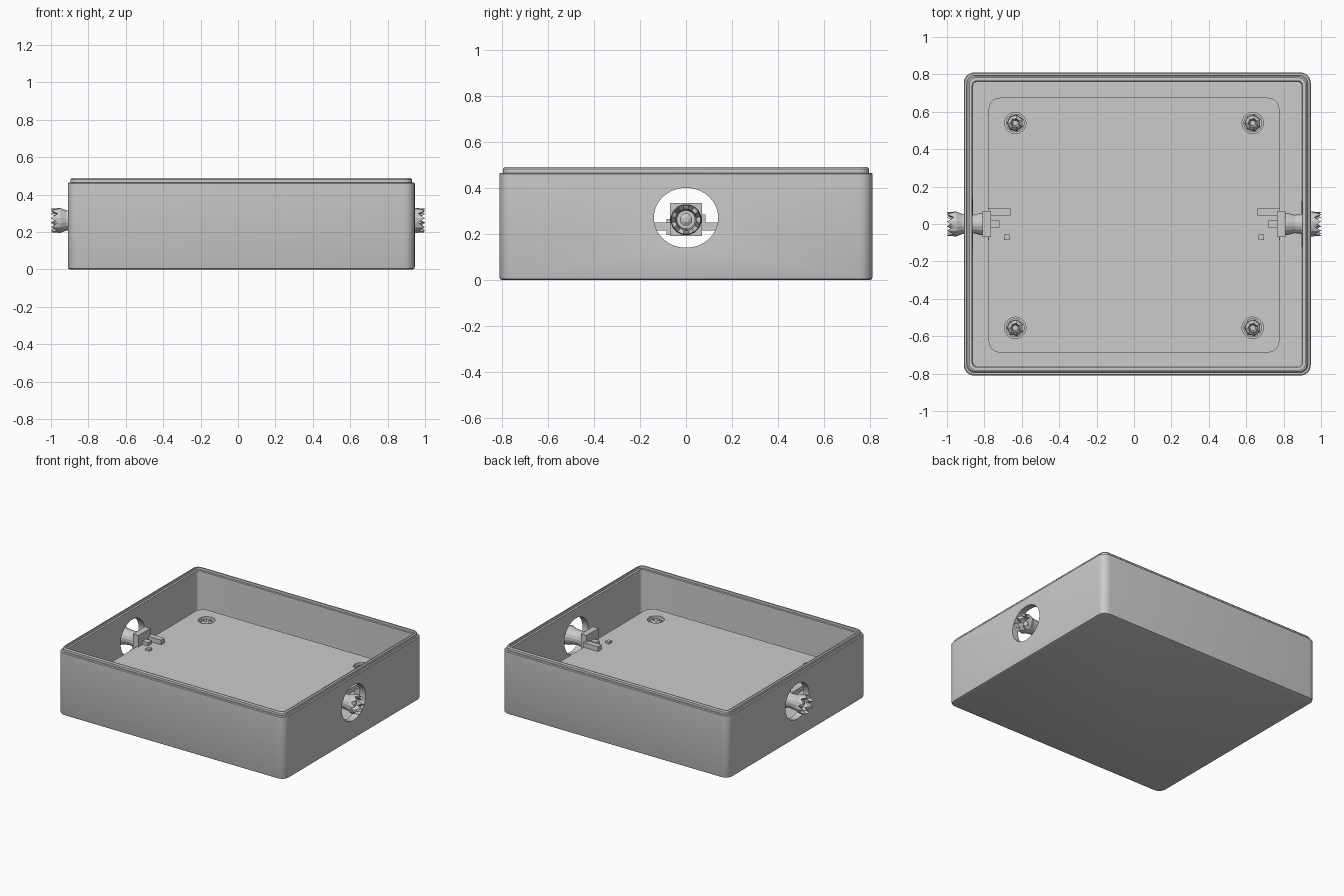
import bpy, bmesh, math
from mathutils import Vector

cube = bpy.data.objects.get("Cube")
if cube:
    bpy.data.objects.remove(cube, do_unlink=True)

grey = bpy.data.materials.new("plain grey")
grey.use_nodes = True
GREY = (0.6, 0.6, 0.6, 1)
grey.diffuse_color = GREY
grey.node_tree.nodes["Principled BSDF"].inputs["Base Color"].default_value = GREY


def finish(name, bm, smooth=True):
    bmesh.ops.recalc_face_normals(bm, faces=bm.faces)
    mesh = bpy.data.meshes.new(name)
    bm.to_mesh(mesh)
    bm.free()
    mesh.materials.append(grey)
    obj = bpy.data.objects.new(name, mesh)
    bpy.context.collection.objects.link(obj)
    if smooth:
        select(obj)
        bpy.ops.object.shade_smooth_by_angle(angle=math.radians(30))
    return obj


def select(obj):
    bpy.ops.object.select_all(action='DESELECT')
    obj.select_set(True)
    bpy.context.view_layer.objects.active = obj


def rounded_rect(cx, cy, hx, hy, r, z, steps=6):
    pts = []
    for i, (sx, sy) in enumerate([(1, 1), (-1, 1), (-1, -1), (1, -1)]):
        for k in range(steps + 1):
            a = math.pi / 2 * (i + k / steps)
            pts.append(Vector((cx + sx * (hx - r) + r * math.cos(a),
                               cy + sy * (hy - r) + r * math.sin(a), z)))
    return pts


def loft(rings):
    """Skin a stack of equal rings and cap both ends."""
    bm = bmesh.new()
    loops = [[bm.verts.new(p) for p in ring] for ring in rings]
    n = len(loops[0])
    for a, b in zip(loops, loops[1:]):
        for i in range(n):
            j = (i + 1) % n
            bm.faces.new((a[i], a[j], b[j], b[i]))
    bm.faces.new(loops[0])
    bm.faces.new(loops[-1])
    return bm


def circle(center, r, n, axis='z', ry=None):
    ry = ry or r
    pts = []
    for i in range(n):
        a = 2 * math.pi * (i + 0.5) / n
        u, v = r * math.cos(a), ry * math.sin(a)
        pts.append(Vector(center) + (Vector((u, v, 0)) if axis == 'z' else Vector((0, u, v))))
    return pts


def cut(target, cutters):
    for c in cutters:
        mod = target.modifiers.new("hole", 'BOOLEAN')
        mod.operation, mod.solver, mod.object = 'DIFFERENCE', 'EXACT', c
        select(target)
        bpy.ops.object.modifier_apply(modifier=mod.name)
        bpy.data.objects.remove(c, do_unlink=True)
    select(target)
    bpy.ops.object.shade_smooth_by_angle(angle=math.radians(30))


def box(name, x, y, z):
    bm = loft([[Vector((x[i], y[j], h)) for i, j in [(0, 0), (1, 0), (1, 1), (0, 1)]] for h in z])
    return finish(name, bm, False)


# Open tray with stepped rim: (inset, height) up the outside and down the inside
CX, HX, HY = 0.0175, 0.9275, 0.81
profile = [(0.012, 0), (0.003, 0.004), (0, 0.012), (0, 0.46), (0.005, 0.465), (0.015, 0.465),
           (0.015, 0.482), (0.022, 0.49), (0.03, 0.49), (0.03, 0.472), (0.045, 0.472), (0.05, 0.05)]
tray = finish("tray", loft([rounded_rect(CX, 0, HX - d, HY - d, 0.055 - 0.7 * d, z)
                            for d, z in profile]))

# Oval openings in both side walls
cut(tray, [finish("opening_cutter",
                  loft([circle((x, 0, 0.27), 0.14, 48, 'x', 0.13) for x in ends]), False)
           for ends in [(-1.1, -0.7), (0.7, 1.1)]])

# Floating board with four corner holes
corners = [(sx * 0.635, y) for sx in (-1, 1) for y in (0.54, -0.555)]
board = finish("circuit_board", loft([rounded_rect(0, -0.006, 0.777, 0.681, 0.06, z)
                                      for z in (0.215, 0.25)]))
cut(board, [finish("screw_hole_cutter", loft([circle((x, y, z), 0.057, 24) for z in (0.1, 0.4)]), False)
            for x, y in corners])

# Standoffs with faceted screw heads inside the holes
for x, y in corners:
    finish("standoff", loft([circle((x, y, z), 0.05, 16) for z in (0.04, 0.2)]))
    finish("screw", loft([circle((x, y, z), r, 7) for z, r in
                          [(0.19, 0.045), (0.235, 0.042), (0.25, 0.025), (0.225, 0.015)]]), False)

# Edge connectors, mirrored left and right
ZC = 0.262
for side, s in (("left", 1), ("right", -1)):
    # barrel with a toothed outer end
    rings = [circle((s * x, 0, ZC), r, 16, 'x') for x, r in
             [(0.78, 0.062), (0.82, 0.06), (0.86, 0.05), (0.92, 0.056), (0.95, 0.068),
              (1.0, 0.064), (0.985, 0.046), (0.9, 0.04)]]
    for ring in rings[5:7]:
        for p in ring[::2]:
            p.x -= s * 0.035
    finish(side + "_connector_barrel", loft(rings), False)
    finish(side + "_connector_pin",
           loft([circle((s * x, 0, ZC), r, 8, 'x') for x, r in
                 [(0.89, 0.028), (0.95, 0.028), (0.96, 0.012)]]), False)
    # square flange and legs gripping the board
    span = lambda a, b: (s * a, s * b)
    box(side + "_flange", span(0.765, 0.81), (-0.07, 0.07), (0.19, 0.335))
    box(side + "_upper_leg", span(0.66, 0.78), (0.045, 0.085), (0.24, 0.285))
    box(side + "_contact", span(0.72, 0.78), (-0.02, 0.02), (0.24, 0.275))
    box(side + "_lower_leg", span(0.66, 0.78), (-0.085, -0.05), (0.195, 0.23))
    box(side + "_leg_tip", span(0.665, 0.695), (-0.085, -0.055), (0.23, 0.265))
